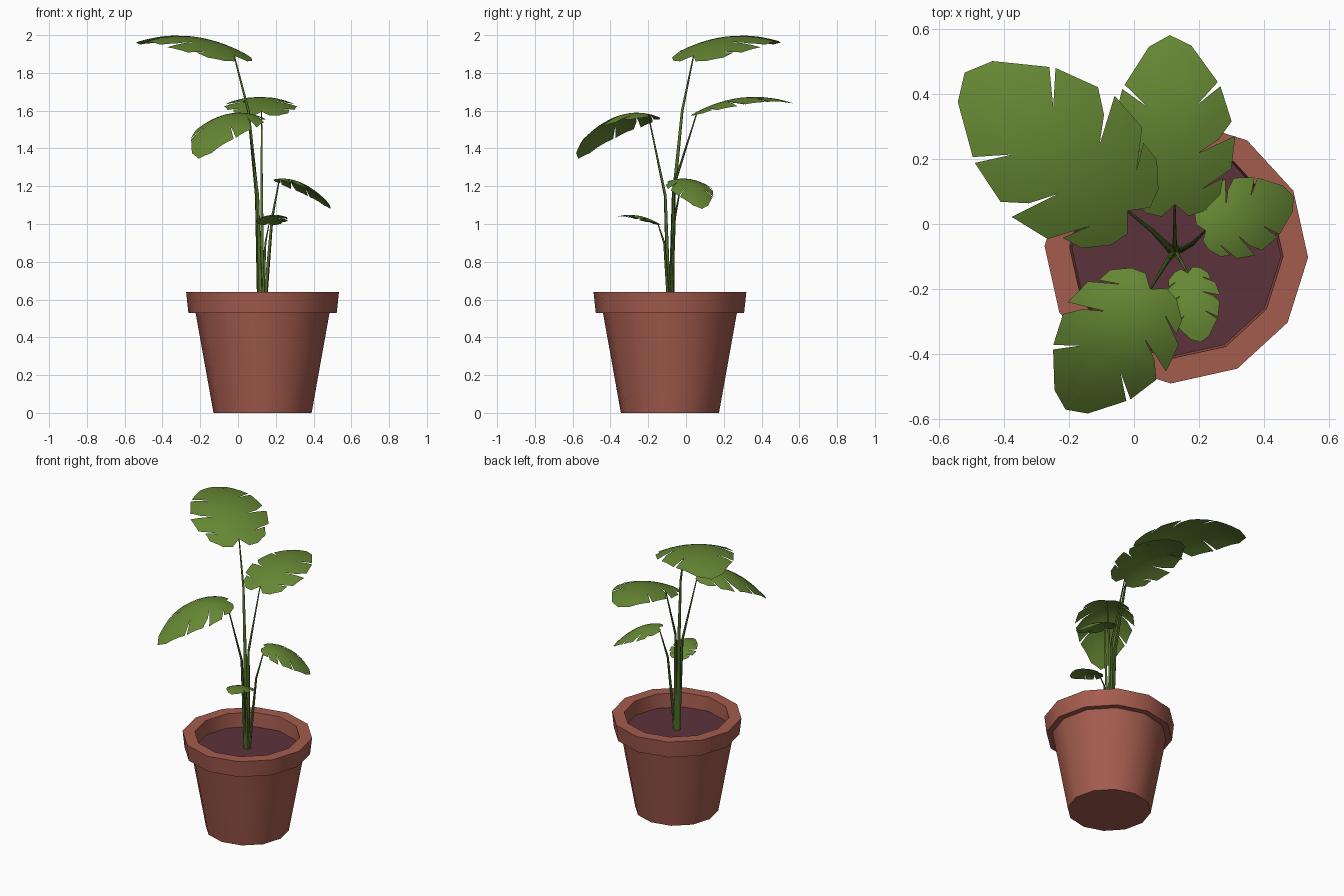
import bpy, bmesh, math
from mathutils import Vector

if "Cube" in bpy.data.objects:
    bpy.data.objects.remove(bpy.data.objects["Cube"])

CX, CY = 0.13, -0.085      # pot axis
SIDES = 12


def material(name, rgb):
    m = bpy.data.materials.new(name)
    m.diffuse_color = (*rgb, 1)
    m.use_nodes = True
    m.node_tree.nodes["Principled BSDF"].inputs["Base Color"].default_value = m.diffuse_color
    return m


TERRACOTTA = material("terracotta", (0.376, 0.107, 0.076))
SOIL = material("soil", (0.107, 0.032, 0.045))
LEAF = material("leaf_green", (0.133, 0.246, 0.034))
STEM = material("stem_green", (0.08, 0.155, 0.022))


def finish(bm, name, mat, angle):
    me = bpy.data.meshes.new(name)
    bm.to_mesh(me)
    bm.free()
    ob = bpy.data.objects.new(name, me)
    bpy.context.collection.objects.link(ob)
    me.materials.append(mat)
    bpy.ops.object.select_all(action='DESELECT')
    ob.select_set(True)
    bpy.context.view_layer.objects.active = ob
    bpy.ops.object.shade_smooth_by_angle(angle=math.radians(angle))
    return ob


def ring(bm, r, z):
    a0 = math.radians(-2.5)
    return [bm.verts.new((CX + r * math.cos(a0 + math.tau * i / SIDES),
                          CY + r * math.sin(a0 + math.tau * i / SIDES), z))
            for i in range(SIDES)]


def lathe(name, profile, mat):
    bm = bmesh.new()
    rings = [ring(bm, r, z) for r, z in profile]
    for a, b in zip(rings, rings[1:]):
        for i in range(SIDES):
            j = (i + 1) % SIDES
            bm.faces.new((a[i], a[j], b[j], b[i]))
    bm.faces.new(rings[0][::-1])
    if len(rings) > 1:
        bm.faces.new(rings[-1])
    return finish(bm, name, mat, 40)


# Pot with a stepped rim, and the soil inside it
lathe("pot", [(0.26, 0), (0.355, 0.53), (0.393, 0.53), (0.405, 0.64),
              (0.328, 0.64), (0.32, 0.52)], TERRACOTTA)
lathe("soil", [(0.318, 0.525), (0.325, 0.545)], SOIL)

# Half of a split leaf: one polygon per lobe, u along the midrib, v across
LOBES = [
    [(0, 0), (-.07, .08), (-.045, .17), (.05, .27), (.15, .29), (.09, .17), (.05, 0)],
    [(.05, 0), (.09, .17), (.20, .34), (.395, .37), (.30, .15), (.2, 0)],
    [(.2, 0), (.30, .15), (.375, .27), (.48, .35), (.69, .29), (.58, .145), (.45, 0)],
    [(.45, 0), (.58, .145), (.715, .275), (.935, .125), (1, 0)],
]


def leaf(name, base, tip, z_mid, width, drop):
    """Split leaf arching from base to tip, its sides hanging by drop."""
    base, tip = Vector(base), Vector(tip)
    along = Vector((tip.x - base.x, tip.y - base.y, 0))
    across = Vector((along.y, -along.x, 0)).normalized() * width
    bm = bmesh.new()
    for side in (1, -1):
        for lobe in LOBES:
            bm.faces.new([bm.verts.new((u, v * side, 0)) for u, v in lobe])
    bmesh.ops.remove_doubles(bm, verts=bm.verts, dist=1e-4)
    bmesh.ops.triangulate(bm, faces=bm.faces[:])
    bmesh.ops.subdivide_edges(bm, edges=bm.edges[:], cuts=2, use_grid_fill=True)
    for vert in bm.verts:
        u, v = vert.co.x, vert.co.y
        z = (base.z * (1 - u) * (1 - 2 * u) + z_mid * 4 * u * (1 - u)
             + tip.z * u * (2 * u - 1) - drop * (v / .37) ** 2)
        p = base + along * u + across * v
        vert.co = (p.x, p.y, z)
    bm.normal_update()
    bmesh.ops.reverse_faces(bm, faces=[f for f in bm.faces if f.normal.z < 0])
    return finish(bm, name, LEAF, 60)


def stem(name, points, radius):
    """Tapered stalk through the given points."""
    cu = bpy.data.curves.new(name, 'CURVE')
    cu.dimensions = '3D'
    cu.bevel_depth = radius
    cu.bevel_resolution = 1
    cu.use_fill_caps = True
    sp = cu.splines.new('POLY')
    sp.points.add(len(points) - 1)
    for i, (pt, co) in enumerate(zip(sp.points, points)):
        pt.co = (*co, 1)
        pt.radius = 1 - 0.75 * i / (len(points) - 1)
    ob = bpy.data.objects.new(name, cu)
    bpy.context.collection.objects.link(ob)
    cu.materials.append(STEM)
    bpy.ops.object.select_all(action='DESELECT')
    ob.select_set(True)
    bpy.context.view_layer.objects.active = ob
    bpy.ops.object.convert(target='MESH')
    bpy.ops.object.shade_smooth_by_angle(angle=math.radians(60))


# Leaf: base, tip, middle height, width, side drop, stalk points, stalk radius
PLANT = {
    "top": ((-.02, .04, 1.89), (-.52, .465, 1.95), 1.995, .66, .05,
            [(.115, -.08, .54), (.10, -.065, 1.15), (.055, -.02, 1.6)], .014),
    "back": ((.125, .06, 1.595), (.11, .58, 1.635), 1.672, .52, .042,
             [(.13, -.075, .54), (.125, -.065, 1.2)], .012),
    "front_left": ((.05, -.2, 1.58), (-.21, -.57, 1.345), 1.55, .5, .06,
                   [(.12, -.09, .54), (.105, -.11, 1.15)], .012),
    "right": ((.22, -.02, 1.24), (.49, .085, 1.08), 1.205, .34, .035,
              [(.14, -.08, .54), (.18, -.06, 1.03)], .011),
    "small": ((.165, -.15, 1.005), (.205, -.363, 1.04), 1.045, .23, .02,
              [(.13, -.09, .54), (.145, -.115, .9)], .009),
}
for part, (base, tip, z_mid, width, drop, path, radius) in PLANT.items():
    leaf(part + "_leaf", base, tip, z_mid, width, drop)
    stem(part + "_stem", path + [base], radius)
